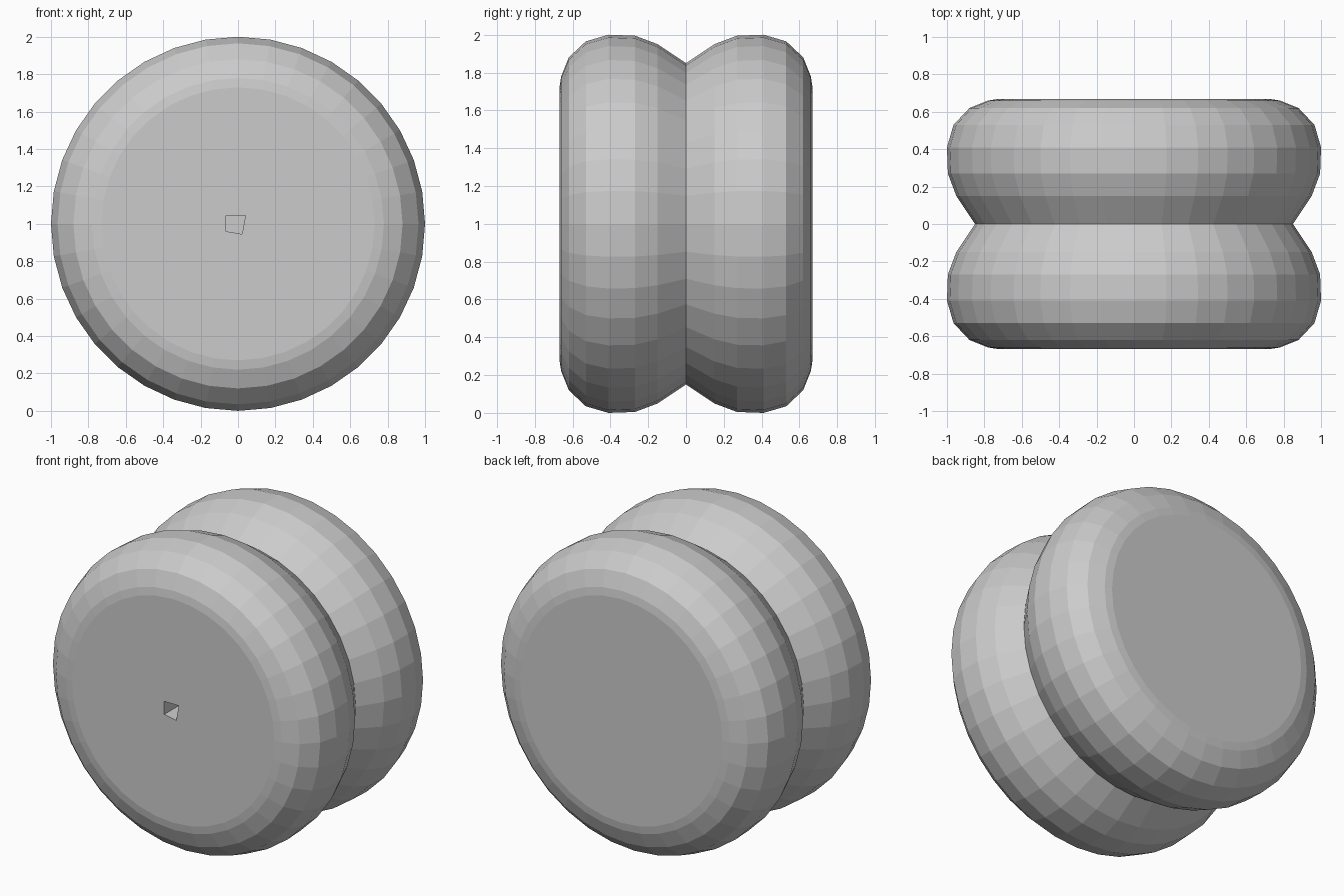
import bpy, bmesh
from math import sin, cos, pi

if "Cube" in bpy.data.objects:
    bpy.data.objects.remove(bpy.data.objects["Cube"])

SEGMENTS = 36
# half profile from the groove to the outer flat face: (y, radius)
HALF = [(0.0, 0.85), (0.06, 0.89), (0.15, 0.95), (0.27, 0.995), (0.41, 1.0),
        (0.53, 0.965), (0.62, 0.88), (0.66, 0.78), (0.668, 0.73)]
PROFILE = [(-y, r) for y, r in reversed(HALF[1:])] + HALF


def make_object(name, bm):
    bmesh.ops.recalc_face_normals(bm, faces=bm.faces[:])
    mesh = bpy.data.meshes.new(name)
    bm.to_mesh(mesh)
    bm.free()
    obj = bpy.data.objects.new(name, mesh)
    bpy.context.collection.objects.link(obj)
    return obj


# Twin tyre: one lathed body around the y axis, flat faceted
bm = bmesh.new()
rings = []
for y, r in PROFILE:
    rings.append([bm.verts.new((r * sin(2 * pi * i / SEGMENTS), y,
                                1 + r * cos(2 * pi * i / SEGMENTS)))
                  for i in range(SEGMENTS)])
for a, b in zip(rings, rings[1:]):
    for i in range(SEGMENTS):
        j = (i + 1) % SEGMENTS
        bm.faces.new((a[i], a[j], b[j], b[i]))
bm.faces.new(rings[0])
bm.faces.new(rings[-1])
wheel = make_object("twin_wheel", bm)

# Small, slightly skewed square axle socket in the front face
bm = bmesh.new()
corners = [(-0.065, 1.045), (0.04, 1.045), (0.022, 0.945), (-0.065, 0.96)]
front = [bm.verts.new((x, -0.8, z)) for x, z in corners]
back = [bm.verts.new((x, -0.4, z)) for x, z in corners]
bm.faces.new(front)
bm.faces.new(back)
for i in range(4):
    j = (i + 1) % 4
    bm.faces.new((front[i], front[j], back[j], back[i]))
cutter = make_object("axle_socket_cutter", bm)
cutter.hide_render = True

socket = wheel.modifiers.new("axle_socket", 'BOOLEAN')
socket.operation = 'DIFFERENCE'
socket.solver = 'EXACT'
socket.object = cutter
